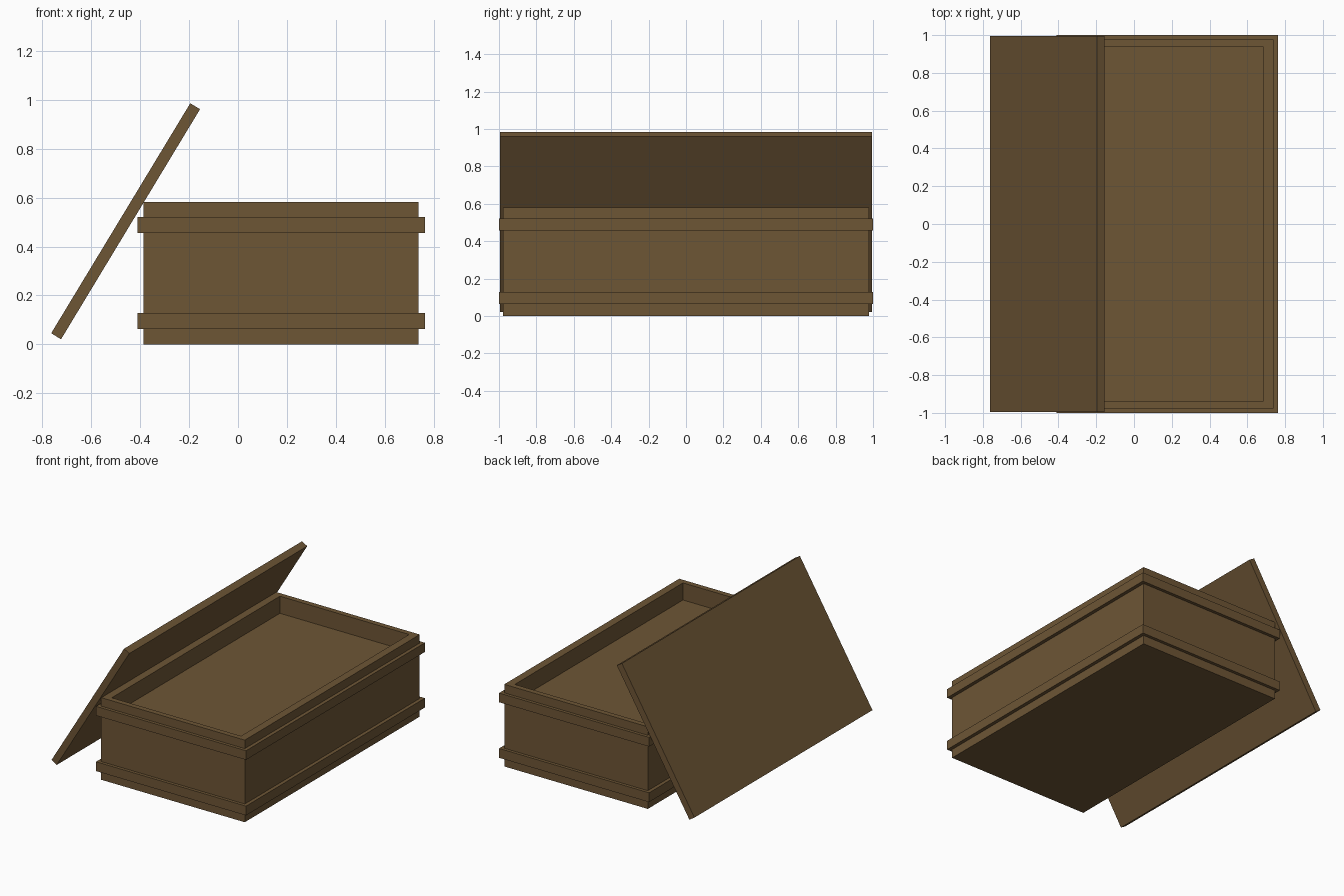
import bpy, math

if "Cube" in bpy.data.objects:
    bpy.data.objects.remove(bpy.data.objects["Cube"])

wood = bpy.data.materials.new("brown_wood")
wood.diffuse_color = (0.155, 0.092, 0.036, 1)
wood.use_nodes = True
wood.node_tree.nodes["Principled BSDF"].inputs["Base Color"].default_value = wood.diffuse_color

CX = 0.176  # chest centre in x


def make(name, verts, faces):
    me = bpy.data.meshes.new(name)
    me.from_pydata(verts, [], faces)
    me.materials.append(wood)
    ob = bpy.data.objects.new(name, me)
    bpy.context.collection.objects.link(ob)
    return ob


def rings(name, levels, closed):
    """Stack rectangles (half x, half y, z); cap the ends or loop back to the start."""
    verts, faces = [], []
    for hx, hy, z in levels:
        verts += [(CX + sx * hx, sy * hy, z)
                  for sx, sy in ((-1, -1), (1, -1), (1, 1), (-1, 1))]
    n = len(levels)
    for k in range(n if closed else n - 1):
        a, b = 4 * k, 4 * ((k + 1) % n)
        for i in range(4):
            j = (i + 1) % 4
            faces.append((a + i, a + j, b + j, b + i))
    if not closed:
        faces.append((3, 2, 1, 0))
        e = 4 * (n - 1)
        faces.append((e, e + 1, e + 2, e + 3))
    return make(name, verts, faces)


# Chest body with a shallow recess in the top
HX, HY, IX, IY, H = 0.562, 0.978, 0.506, 0.94, 0.581
rings("chest_body", [(HX, HY, 0), (HX, HY, H), (IX, IY, H), (IX, IY, 0.46)], False)

# Trim bands wrapped round the body
for name, z0, z1 in (("lower_band", 0.063, 0.129), ("upper_band", 0.456, 0.521)):
    rings(name, [(0.587, 1, z0), (0.587, 1, z1), (HX - 0.01, HY - 0.01, z1),
                 (HX - 0.01, HY - 0.01, z0)], True)

# Lid slab leaning against the left edge of the body
profile = [(-0.763, 0.046), (-0.723, 0.021), (-0.155, 0.961), (-0.195, 0.985)]
verts = [(x, y, z) for y in (-0.995, 0.995) for x, z in profile]
faces = [(0, 1, 2, 3), (7, 6, 5, 4)]
faces += [(i, i + 4, (i + 1) % 4 + 4, (i + 1) % 4) for i in range(4)]
make("leaning_lid", verts, faces)
